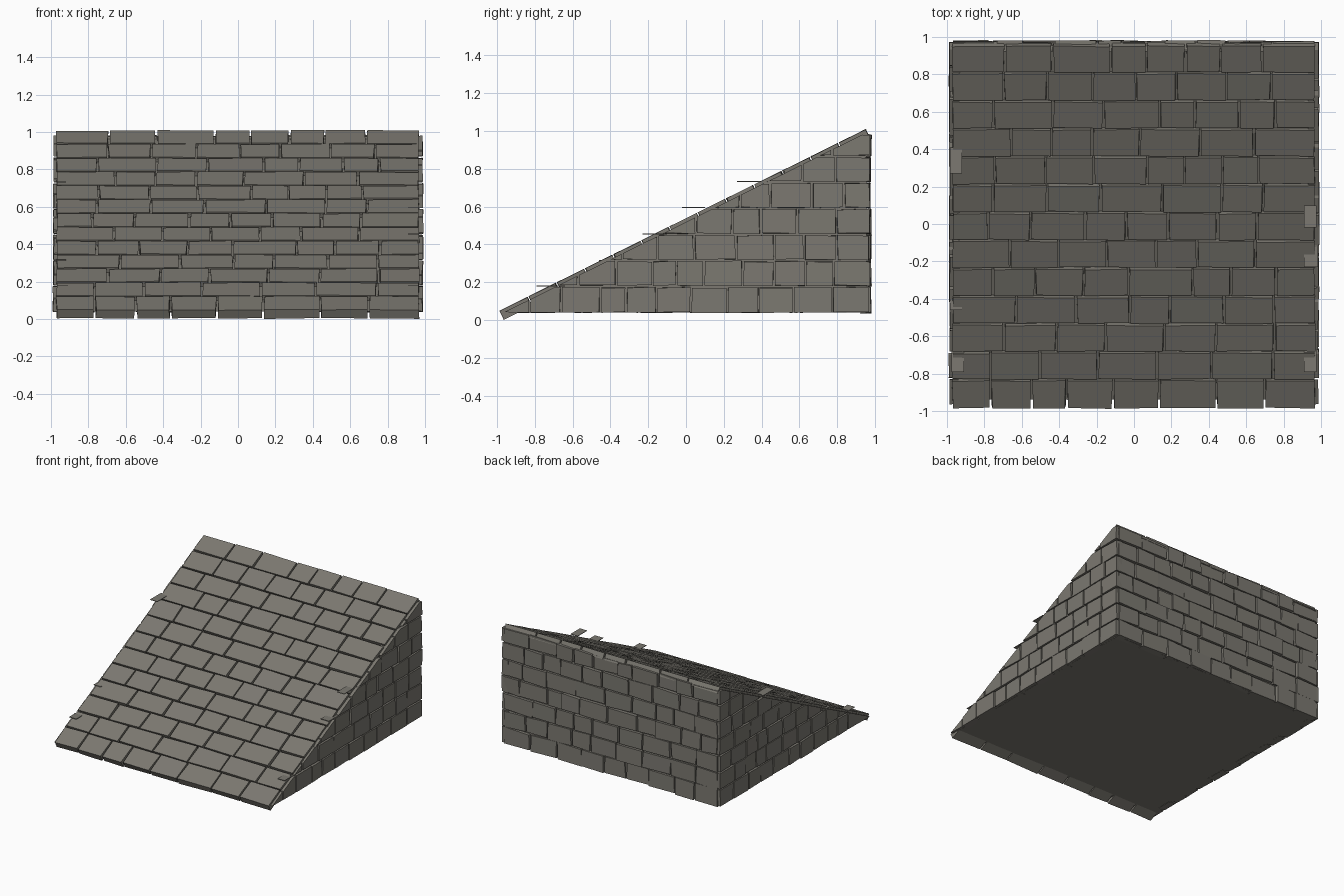
import bpy, bmesh, math, random
from mathutils import Vector

if "Cube" in bpy.data.objects:
    bpy.data.objects.remove(bpy.data.objects["Cube"])

random.seed(11)

stone = bpy.data.materials.new("grey stone")
stone.diffuse_color = (0.2, 0.19, 0.165, 1)
stone.use_nodes = True
stone.node_tree.nodes["Principled BSDF"].inputs["Base Color"].default_value = stone.diffuse_color

# Slope frame: outer line of the ramp surface in the y-z plane
ANG = math.atan(0.496)
UP = Vector((0, math.cos(ANG), math.sin(ANG)))
NRM = Vector((0, -math.sin(ANG), math.cos(ANG)))
FOOT = Vector((0, -0.985, 0.05))
X, Y, Z = Vector((1, 0, 0)), Vector((0, 1, 0)), Vector((0, 0, 1))
QUADS = ((0, 2, 3, 1), (4, 5, 7, 6), (0, 1, 5, 4), (2, 6, 7, 3), (0, 4, 6, 2), (1, 3, 7, 5))


def finish(bm, name):
    bmesh.ops.recalc_face_normals(bm, faces=bm.faces)
    me = bpy.data.meshes.new(name)
    bm.to_mesh(me)
    bm.free()
    me.materials.append(stone)
    ob = bpy.data.objects.new(name, me)
    bpy.context.collection.objects.link(ob)
    return ob


def brick(bm, o, u, v, n, ur, vr, nr, jit=0.0):
    # box in a local frame, with slightly uneven corners
    j = lambda: random.uniform(-jit, jit)
    vs = [bm.verts.new(o + u * (a + j()) + v * (b + j()) + n * (c + j() * 0.4))
          for c in nr for b in vr for a in ur]
    for q in QUADS:
        bm.faces.new([vs[i] for i in q])


def splits(a, b, lo, hi):
    # random joints along a course, scaled to fit its length
    w = []
    while sum(w) < (b - a) - lo * 0.5:
        w.append(random.uniform(lo, hi))
    k = (b - a) / sum(w)
    out, p = [], a
    for s in w:
        out.append((p, p + s * k))
        p += s * k
    return out


def clip(bm, depth):
    # cut away everything above the slope
    bmesh.ops.bisect_plane(bm, geom=bm.verts[:] + bm.edges[:] + bm.faces[:],
                           plane_co=FOOT - NRM * depth, plane_no=NRM, clear_outer=True)
    bmesh.ops.holes_fill(bm, edges=[e for e in bm.edges if e.is_boundary], sides=0)


# Solid mortar core
bm = bmesh.new()
brick(bm, Vector(), X, Y, Z, (-0.962, 0.962), (-0.97, 0.955), (0.04, 1.0))
clip(bm, 0.03)
finish(bm, "mortar_core")

# Paving courses on the slope
bm = bmesh.new()
ROWS, LEN, GAP = 13, 2.165, 0.006
for r in range(ROWS):
    p = LEN / ROWS
    for a, b in splits(-0.975, 0.972, 0.19, 0.34):
        brick(bm, FOOT, X, UP, NRM, (a + GAP, b - GAP),
              (r * p + (GAP if r else 0), (r + 1) * p - GAP), (-0.052, -0.001), 0.004)
finish(bm, "slope_bricks")

# Side and back walls, seven courses each
COURSE, BASE = 0.1375, 0.04


def wall(name, o, u, n, ur, lo, hi, jit, wobble):
    bm = bmesh.new()
    for r in range(7):
        z0 = BASE + r * COURSE
        z1 = min(z0 + COURSE, 0.985)
        for a, b in splits(ur[0], ur[1], lo, hi):
            d = random.uniform(-wobble, 0)
            brick(bm, o, u, Z, n, (a + 0.005, b - 0.005),
                  (z0 + (0.005 if r else 0), z1 - 0.005), (-0.06, d), jit)
    clip(bm, 0.018)
    finish(bm, name)


wall("right_wall_bricks", X * 0.99, Y, X, (-0.97, 0.975), 0.13, 0.22, 0.004, 0.006)
wall("left_wall_bricks", X * -0.99, Y, -X, (-0.97, 0.975), 0.13, 0.22, 0.004, 0.006)
wall("back_wall_bricks", Y * 0.982, X, Y, (-0.97, 0.97), 0.14, 0.27, 0.006, 0.014)

# Thin stone slivers poking out where wall courses meet the slope
bm = bmesh.new()
for x0, x1, y0, y1, z in ((0.91, 0.975, -0.79, -0.64, 0.18), (0.91, 0.985, -0.23, -0.1, 0.455),
                          (0.91, 0.975, -0.02, 0.1, 0.595), (-0.985, -0.92, 0.27, 0.41, 0.733),
                          (-0.985, -0.92, -0.46, -0.36, 0.315), (-0.975, -0.91, -0.79, -0.64, 0.18)):
    brick(bm, Vector(), X, Y, Z, (x0, x1), (y0, y1), (z - 0.002, z + 0.002))
finish(bm, "edge_slivers")
